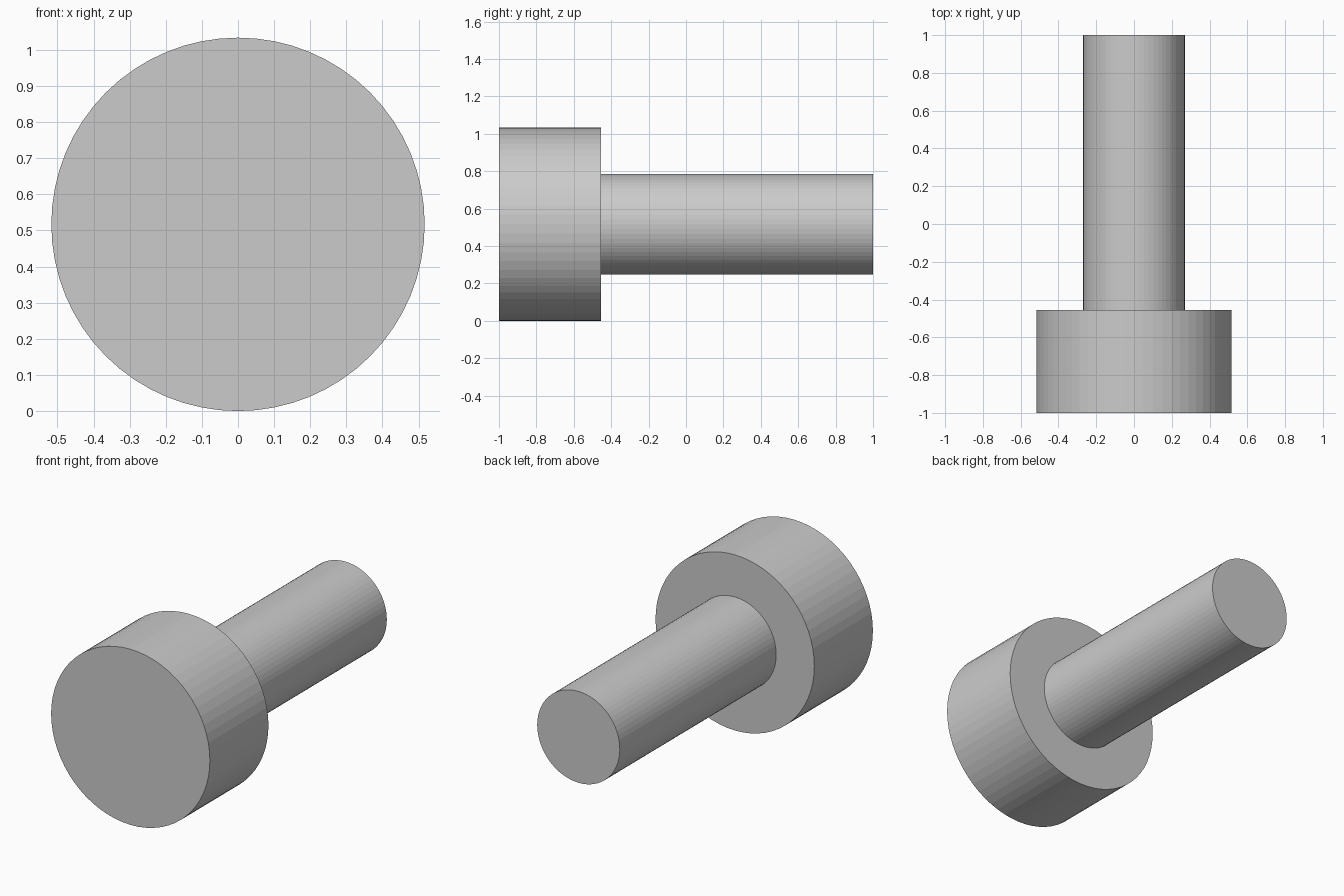
import bpy
from math import pi

cube = bpy.data.objects.get("Cube")
if cube:
    bpy.data.objects.remove(cube, do_unlink=True)

# Single grey material
grey = bpy.data.materials.new("grey")
grey.use_nodes = True
colour = (0.6, 0.6, 0.6, 1)
grey.diffuse_color = colour
grey.node_tree.nodes["Principled BSDF"].inputs["Base Color"].default_value = colour

HEAD_RADIUS = 0.517
SHOULDER = -0.455


def rod(name, radius, y0, y1):
    """Flat-faced cylinder lying along y between y0 and y1."""
    bpy.ops.mesh.primitive_cylinder_add(
        vertices=64, radius=radius, depth=y1 - y0,
        location=(0, (y0 + y1) / 2, HEAD_RADIUS), rotation=(pi / 2, 0, 0))
    part = bpy.context.object
    part.name = name
    part.data.materials.append(grey)
    bpy.ops.object.shade_flat()


# Wide head at the front, narrow shaft behind it
rod("head", HEAD_RADIUS, -1, SHOULDER)
rod("shaft", 0.269, SHOULDER, 1)
